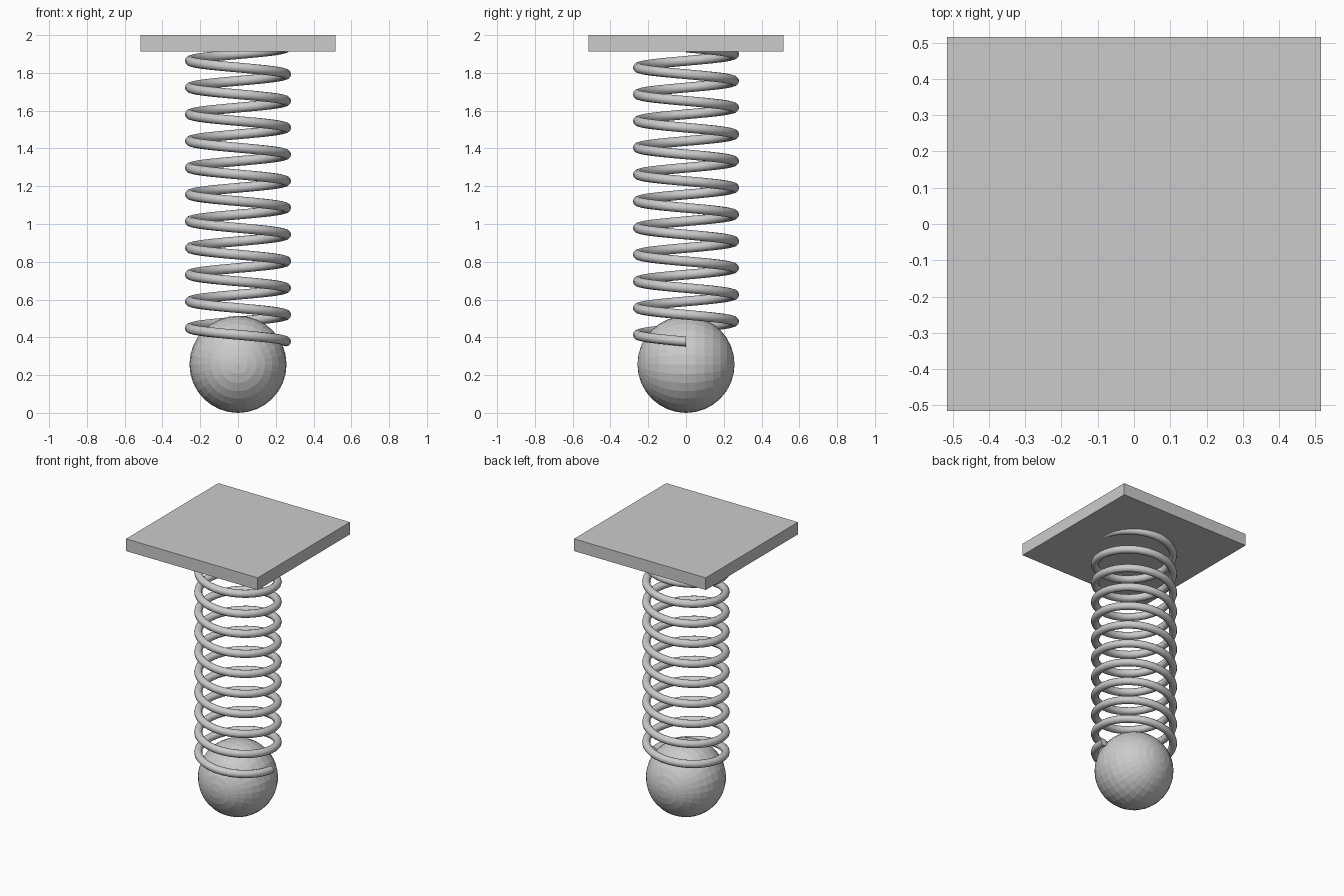
import bpy, bmesh
from math import cos, sin, pi

if "Cube" in bpy.data.objects:
    bpy.data.objects.remove(bpy.data.objects["Cube"])

# Ceiling plate
bpy.ops.mesh.primitive_cube_add(size=1, location=(0, 0, 1.957))
plate = bpy.context.object
plate.name = "mounting_plate"
plate.scale = (1.03, 1.03, 0.086)

# Hanging ball, poles facing front and back, flat facets
bpy.ops.mesh.primitive_uv_sphere_add(segments=32, ring_count=16, radius=0.257,
                                     location=(0, 0, 0.257), rotation=(pi / 2, 0, 0))
bpy.context.object.name = "ball_weight"


# Coil spring: round wire section swept clockwise up a helix, ends capped
def make_spring(turns=11, steps=32, sides=12, radius=0.255, wire=0.026,
                start=0.378, pitch=0.1415):
    bm = bmesh.new()
    rings = []
    for i in range(turns * steps + 1):
        a = -2 * pi * i / steps
        z = start + pitch * i / steps
        ring = []
        for k in range(sides):
            t = 2 * pi * k / sides
            r = radius + wire * cos(t)
            ring.append(bm.verts.new((r * cos(a), r * sin(a), z + wire * sin(t))))
        rings.append(ring)
    for lower, upper in zip(rings, rings[1:]):
        for k in range(sides):
            n = (k + 1) % sides
            bm.faces.new((lower[k], lower[n], upper[n], upper[k]))
    bm.faces.new(rings[0])
    bm.faces.new(rings[-1])
    bmesh.ops.recalc_face_normals(bm, faces=bm.faces)
    mesh = bpy.data.meshes.new("coil_spring")
    bm.to_mesh(mesh)
    bm.free()
    ob = bpy.data.objects.new("coil_spring", mesh)
    bpy.context.collection.objects.link(ob)
    return ob


spring = make_spring()
bpy.ops.object.select_all(action='DESELECT')
spring.select_set(True)
bpy.context.view_layer.objects.active = spring
bpy.ops.object.shade_smooth_by_angle(angle=pi / 4)
